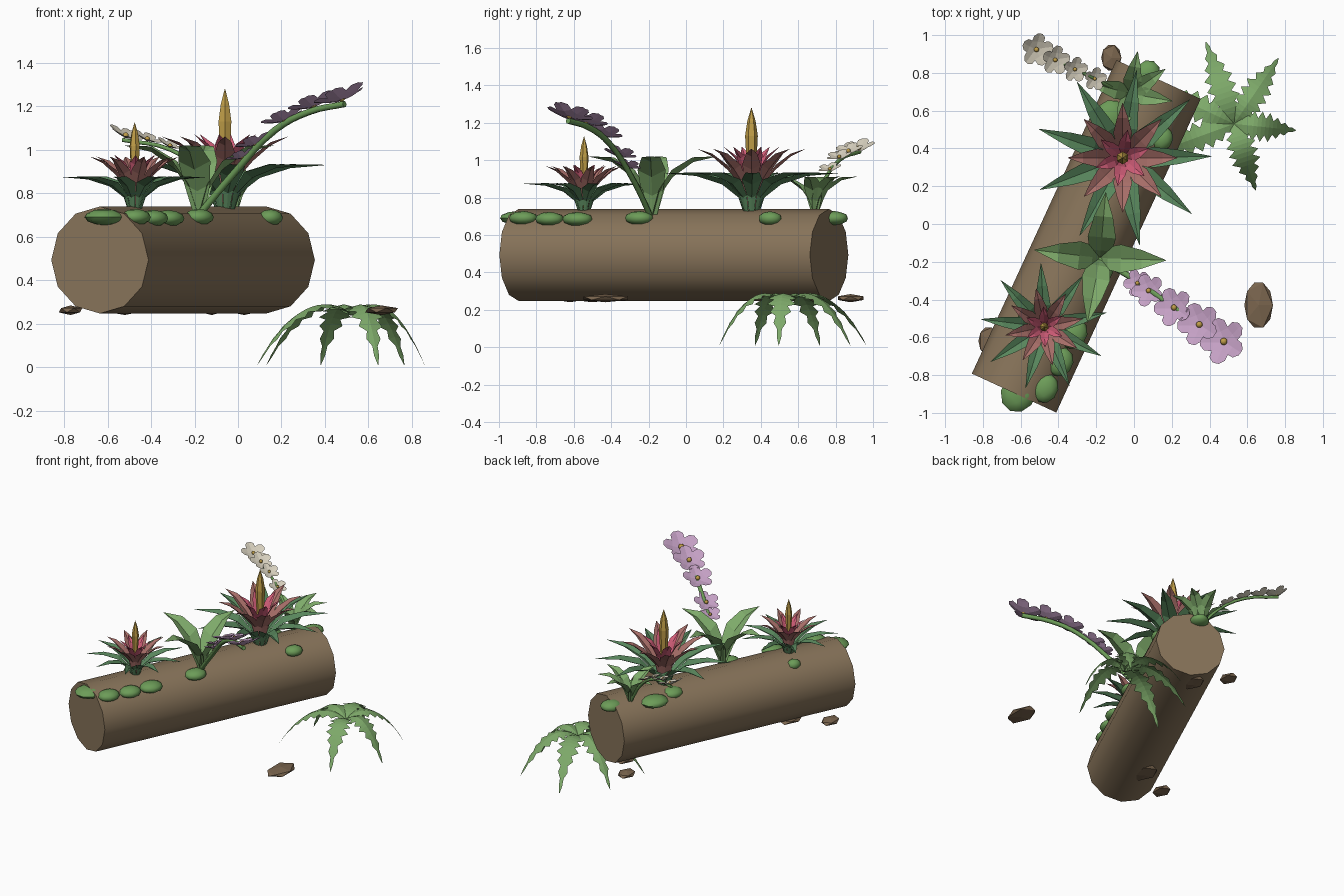
import bpy, bmesh, math
from mathutils import Vector, Matrix

if "Cube" in bpy.data.objects:
    bpy.data.objects.remove(bpy.data.objects["Cube"])


def material(name, rgb):
    m = bpy.data.materials.new(name)
    m.use_nodes = True
    lin = [((c / 255 + 0.055) / 1.055) ** 2.4 for c in rgb] + [1]
    m.diffuse_color = lin
    m.node_tree.nodes["Principled BSDF"].inputs["Base Color"].default_value = lin
    return m


BARK = material("bark brown", (136, 116, 90))
STONE = material("stone brown", (122, 101, 78))
MOSS = material("moss green", (108, 156, 88))
LEAF = material("fresh leaf green", (126, 170, 106))
DARK = material("deep leaf green", (88, 134, 92))
ROSE = material("dusty rose", (170, 112, 106))
PINK = material("bright pink", (212, 95, 122))
GOLD = material("gold", (192, 158, 72))
MAUVE = material("mauve petal", (196, 160, 196))
CREAM = material("cream petal", (215, 208, 190))


def finish(name, bm, mat, smooth=False):
    me = bpy.data.meshes.new(name)
    bm.to_mesh(me)
    bm.free()
    me.materials.append(mat)
    ob = bpy.data.objects.new(name, me)
    bpy.context.collection.objects.link(ob)
    if smooth:
        bpy.ops.object.select_all(action="DESELECT")
        ob.select_set(True)
        bpy.context.view_layer.objects.active = ob
        bpy.ops.object.shade_smooth_by_angle(angle=math.radians(40))
    return ob


def blade(bm, mat, path, widths, fold=0.25):
    """Folded strip along +x; path holds (outward, height) pairs."""
    rows = []
    for (r, z), w in zip(path, widths):
        pts = [(r, w / 2, z + fold * w), (r, 0, z), (r, -w / 2, z + fold * w)]
        rows.append([bm.verts.new(mat @ Vector(p)) for p in pts])
    for a, b in zip(rows, rows[1:]):
        for i in (0, 1):
            bm.faces.new((a[i], a[i + 1], b[i + 1], b[i]))


def spin(degrees):
    return Matrix.Rotation(math.radians(degrees), 4, "Z")


def rosette(name, mat, place, angles, path, widths):
    bm = bmesh.new()
    for a in angles:
        blade(bm, place @ spin(a), path, widths)
    return finish(name, bm, mat)


def ring(n, start):
    return [start + 360 * i / n for i in range(n)]


def blob(name, mat, pos, size, turn=0, detail=2, smooth=True):
    bm = bmesh.new()
    m = Matrix.Translation(pos) @ spin(turn) @ Matrix.Diagonal((*size, 1))
    bmesh.ops.create_icosphere(bm, subdivisions=detail, radius=1, matrix=m)
    return finish(name, bm, mat, smooth)


# Fallen log
FRONT, BACK, RADIUS = Vector((-0.635, -0.895, 0.493)), Vector((0.13, 0.765, 0.493)), 0.246
along = (BACK - FRONT).normalized()
side = along.cross(Vector((0, 0, 1)))
frame = Matrix((side, Vector((0, 0, 1)), -along)).transposed().to_4x4()
bm = bmesh.new()
bmesh.ops.create_cone(bm, cap_ends=True, segments=12, radius1=RADIUS, radius2=RADIUS,
                      depth=(BACK - FRONT).length,
                      matrix=Matrix.Translation((FRONT + BACK) / 2) @ frame)
finish("log", bm, BARK, True)


def on_log(x, y):
    off = (Vector((x, y, 0)) - FRONT).dot(side)
    return Vector((x, y, FRONT.z + math.sqrt(max(RADIUS ** 2 - off ** 2, 0.01))))


# Moss cushions
cushions = [(-0.61, -0.89, 0.11), (-0.47, -0.87, 0.08), (-0.39, -0.73, 0.08),
            (-0.32, -0.58, 0.085), (-0.18, -0.25, 0.08), (0.15, 0.45, 0.065),
            (0.07, 0.79, 0.08), (-0.13, 0.56, 0.1), (-0.15, 0.38, 0.08), (-0.57, -0.47, 0.05)]
for i, (x, y, r) in enumerate(cushions):
    p = on_log(x, y)
    p.z = min(p.z, 0.69)
    blob(f"moss_{i + 1}", MOSS, p, (r * 0.85, r, 0.038), -25)

# Ground stones
stones = [(0.66, -0.43, 0.085, 0.14), (-0.12, 0.88, 0.06, 0.08), (-0.77, -0.62, 0.06, 0.085),
          (-0.52, -0.5, 0.08, 0.12), (0.03, 0.68, 0.07, 0.1)]
for i, (x, y, a, b) in enumerate(stones):
    blob(f"stone_{i + 1}", STONE, (x, y, 0.262), (a, b, 0.022), 0, 1, False)


# Bromeliads: three leaf rings and a flower spike
def bromeliad(name, x, y, size, start):
    place = Matrix.Translation((x, y, 0.73)) @ spin(start) @ Matrix.Scale(size, 4)
    rosette(name + "_outer_leaves", DARK, place, ring(9, 1),
            [(0.04, -0.02), (0.07, 0.07), (0.16, 0.14), (0.3, 0.185), (0.47, 0.2)],
            [0.025, 0.05, 0.11, 0.075, 0.002])
    rosette(name + "_rose_bracts", ROSE, place, ring(8, 0),
            [(0.03, 0.02), (0.06, 0.14), (0.13, 0.22), (0.21, 0.29), (0.29, 0.33)],
            [0.02, 0.06, 0.1, 0.06, 0.002])
    rosette(name + "_pink_bracts", PINK, place, ring(6, 20),
            [(0.02, 0.1), (0.045, 0.2), (0.09, 0.28), (0.15, 0.34)],
            [0.03, 0.07, 0.06, 0.002])
    bm = bmesh.new()
    profile = [(0.015, 0.02), (0.026, 0.25), (0.034, 0.4), (0.022, 0.48), (0.001, 0.55)]
    for (r1, z1), (r2, z2) in zip(profile, profile[1:]):
        bmesh.ops.create_cone(bm, segments=6, radius1=r1, radius2=r2, depth=z2 - z1,
                              matrix=place @ Matrix.Translation((0, 0, (z1 + z2) / 2)))
    finish(name + "_spike", bm, GOLD)


bromeliad("large_bromeliad", -0.06, 0.35, 1, 0)
bromeliad("small_bromeliad", -0.475, -0.545, 0.72, 12)


# Orchids: arching leaves, curved stem, row of cupped flowers
def orchid(name, base, size, angles, stem, blooms, petal_mat):
    rosette(name + "_leaves", LEAF, Matrix.Translation(base) @ Matrix.Scale(size, 4), angles,
            [(0, -0.02), (0.04, 0.1), (0.11, 0.2), (0.22, 0.28), (0.35, 0.31)],
            [0.05, 0.12, 0.15, 0.1, 0.002])
    cu = bpy.data.curves.new(name + "_stem", "CURVE")
    cu.dimensions = "3D"
    cu.bevel_depth, cu.bevel_resolution = 0.016 * size, 1
    cu.use_fill_caps = True
    cu.resolution_u = 4
    sp = cu.splines.new("BEZIER")
    sp.bezier_points.add(len(stem) - 1)
    for p, co in zip(sp.bezier_points, stem):
        p.co = co
        p.handle_left_type = p.handle_right_type = "AUTO"
    cu.materials.append(MOSS)
    bpy.context.collection.objects.link(bpy.data.objects.new(name + "_stem", cu))
    out = Vector(stem[-1]) - Vector(stem[0])
    petals, hearts = bmesh.new(), bmesh.new()
    for x, y, z, r in blooms:
        facing = Vector((-out.x, -out.y, out.xy.length * 2.3)).to_track_quat("Z", "Y")
        m = Matrix.Translation((x, y, z + 0.012)) @ facing.to_matrix().to_4x4() @ Matrix.Scale(r, 4)
        for a in ring(5, 18):
            blade(petals, m @ spin(a), [(0.02, 0), (0.5, 0.1), (0.85, 0.22), (1.05, 0.28)],
                  [0.1, 0.8, 0.75, 0.3], 0.08)
        bmesh.ops.create_icosphere(hearts, subdivisions=2, radius=0.16,
                                   matrix=m @ Matrix.Translation((0, 0, 0.12)))
    finish(name + "_petals", petals, petal_mat)
    finish(name + "_flower_hearts", hearts, GOLD, True)


orchid("mauve_orchid", (-0.18, -0.18, 0.71), 1, [-2, 85, 173, 259],
       [(-0.18, -0.19, 0.7), (-0.02, -0.28, 0.89), (0.17, -0.41, 1.09),
        (0.33, -0.52, 1.175), (0.49, -0.63, 1.21)],
       [(0.02, -0.315, 0.95, 0.07), (0.08, -0.355, 1.01, 0.085), (0.215, -0.445, 1.12, 0.1),
        (0.35, -0.535, 1.185, 0.11), (0.48, -0.625, 1.215, 0.12)], MAUVE)
orchid("cream_orchid", (-0.02, 0.69, 0.71), 0.65, [-10, 35, 80, 165, 255],
       [(-0.02, 0.68, 0.71), (-0.13, 0.73, 0.87), (-0.31, 0.82, 1.0), (-0.53, 0.93, 1.045)],
       [(-0.21, 0.77, 0.935, 0.06), (-0.315, 0.82, 1.0, 0.065),
        (-0.42, 0.87, 1.03, 0.075), (-0.52, 0.925, 1.045, 0.085)], CREAM)

# Fern with drooping toothed fronds
bm = bmesh.new()
STEPS = 16
for angle, reach in [(109, 0.46), (56, 0.42), (-6, 0.33), (-72, 0.37), (200, 0.47), (155, 0.44)]:
    path, widths = [], []
    for i in range(STEPS + 1):
        t = i / STEPS
        wide = 0.16 if i % 2 else 0.085
        path.append((reach * t, 0.24 + 0.33 * t - 0.56 * t * t))
        widths.append(wide * min(1, 0.25 + 3 * t) * min(1, 2.2 * (1 - t)) + 0.002)
    blade(bm, Matrix.Translation((0.53, 0.53, 0)) @ spin(angle), path, widths, -0.12)
finish("fern", bm, LEAF)
